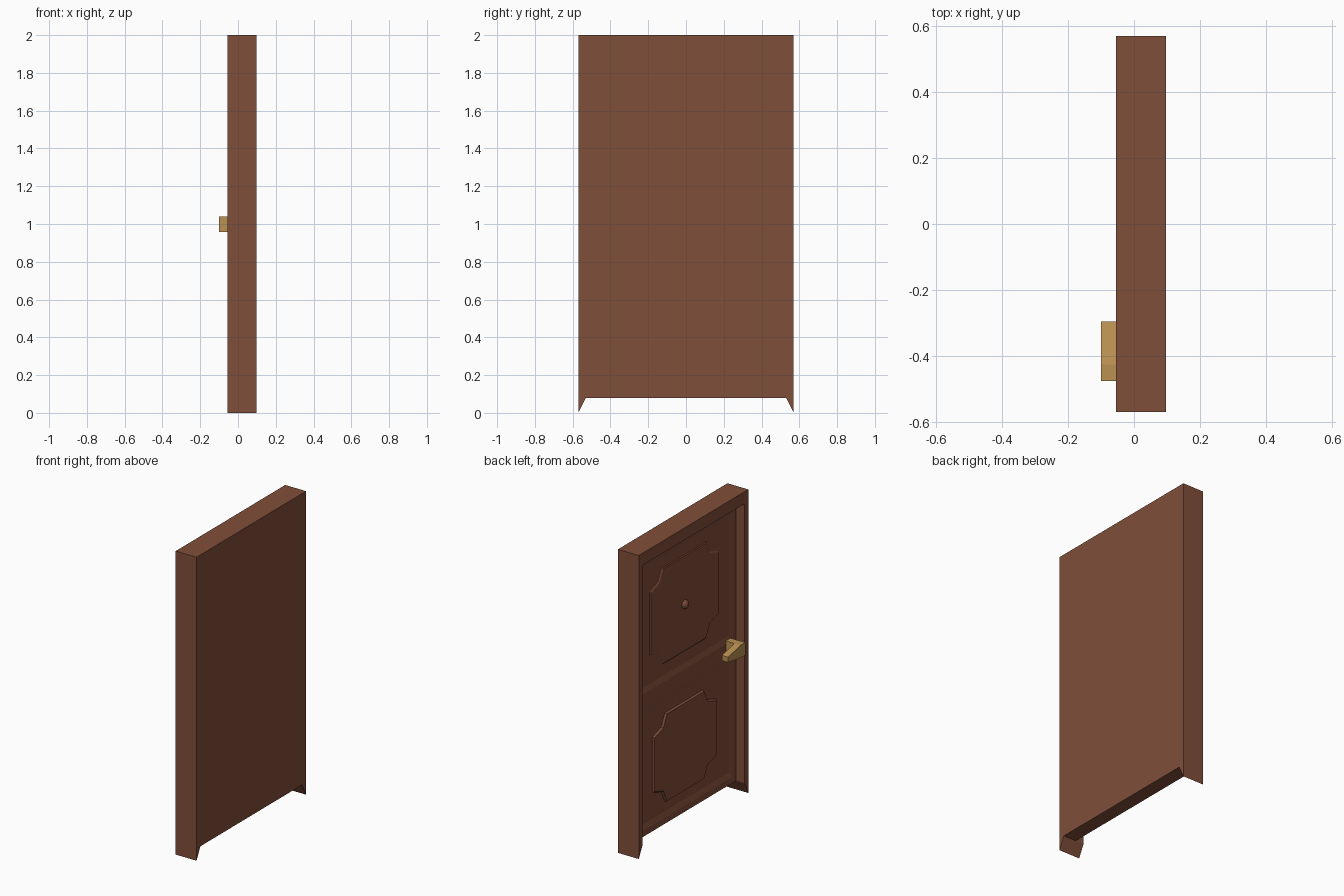
import bpy
import bmesh
import math

if "Cube" in bpy.data.objects:
    bpy.data.objects.remove(bpy.data.objects["Cube"])


def material(name, rgb):
    m = bpy.data.materials.new(name)
    m.diffuse_color = (*rgb, 1)
    m.use_nodes = True
    m.node_tree.nodes["Principled BSDF"].inputs["Base Color"].default_value = m.diffuse_color
    return m


WOOD = material("brown_wood", (0.216, 0.077, 0.042))
BRASS = material("brass", (0.50, 0.285, 0.085))


def finish(name, bm, mat):
    bmesh.ops.recalc_face_normals(bm, faces=bm.faces)
    me = bpy.data.meshes.new(name)
    bm.to_mesh(me)
    bm.free()
    me.materials.append(mat)
    ob = bpy.data.objects.new(name, me)
    bpy.context.collection.objects.link(ob)
    return ob


def loft(name, front, x0, back, x1, mat):
    """Solid between two (y, z) outlines at depths x0 and x1."""
    bm = bmesh.new()
    a = [bm.verts.new((x0, y, z)) for y, z in front]
    b = [bm.verts.new((x1, y, z)) for y, z in back]
    bm.faces.new(a)
    bm.faces.new(b[::-1])
    n = len(a)
    for i in range(n):
        j = (i + 1) % n
        bm.faces.new((a[i], b[i], b[j], a[j]))
    return finish(name, bm, mat)


def rect(hw, z0, z1):
    return [(-hw, z0), (hw, z0), (hw, z1), (-hw, z1)]


def cut(target, cutter):
    mod = target.modifiers.new("cut", 'BOOLEAN')
    mod.operation = 'DIFFERENCE'
    mod.solver = 'EXACT'
    mod.object = cutter
    bpy.context.view_layer.objects.active = target
    bpy.ops.object.modifier_apply(modifier=mod.name)
    bpy.data.objects.remove(cutter)


FACE = 0.005    # door face depth
SUNK = 0.015    # sunken panel depth

# Door and frame: one block with mitred feet, recessed on its -x side
outline = [(-.57, 0), (-.53, .08), (.53, .08), (.57, 0), (.57, 2), (-.57, 2)]
door = loft("door_and_frame", outline, -.055, outline, .097, WOOD)
opening = rect(.53, .04, 1.92)
cut(door, loft("opening_cutter", opening, -.2, opening, FACE, WOOD))

# Two sunken panels with sloped borders
for z0, z1 in ((.12, .92), (1.02, 1.87)):
    k = 0.035
    e = k * 0.5     # cutter begins in front of the face, keeping the slope
    d = SUNK - FACE
    cut(door, loft("panel_cutter", rect(.497 + e, z0 - e, z1 + e), FACE - d * 0.5,
                   rect(.497 - k, z0 + k, z1 - k), SUNK, WOOD))


# Raised plaques with notched corners
def plaque_outline(hw, z0, z1, grow=0.0):
    cy, cz = 0, (z0 + z1) / 2
    h = (z1 - z0) / 2 + grow
    w = hw + grow
    quarter = [(w, h - .11), (w - .09, h - .08), (w - .13, h)]
    pts = quarter + [(-y, z) for y, z in quarter[::-1]]
    pts += [(-y, -z) for y, z in pts]
    return [(cy + y, cz + z) for y, z in pts]


for name, hw, z0, z1, t in (("lower_plaque", .33, .215, .805, .012),
                            ("upper_plaque", .36, 1.13, 1.77, .005)):
    loft(name, plaque_outline(hw, z0, z1, -.008), SUNK - t,
         plaque_outline(hw, z0, z1), SUNK + .002, WOOD)

# Peephole
bm = bmesh.new()
bmesh.ops.create_uvsphere(bm, u_segments=12, v_segments=8, radius=.03)
for v in bm.verts:
    v.co = (v.co.z * 0.8 + .008, v.co.y, v.co.x + 1.445)
finish("peephole", bm, WOOD)

# Handle: square post and tapered lever
post = [(-.475, .957), (-.425, .957), (-.425, 1.04), (-.475, 1.04)]
loft("handle_post", post, -.056, post, FACE + .003, BRASS)
lever = [(-.475, .957), (-.425, .957), (-.295, .977), (-.295, 1.012),
         (-.425, 1.04), (-.475, 1.04)]
loft("handle_lever", lever, -.10, lever, -.055, BRASS)
